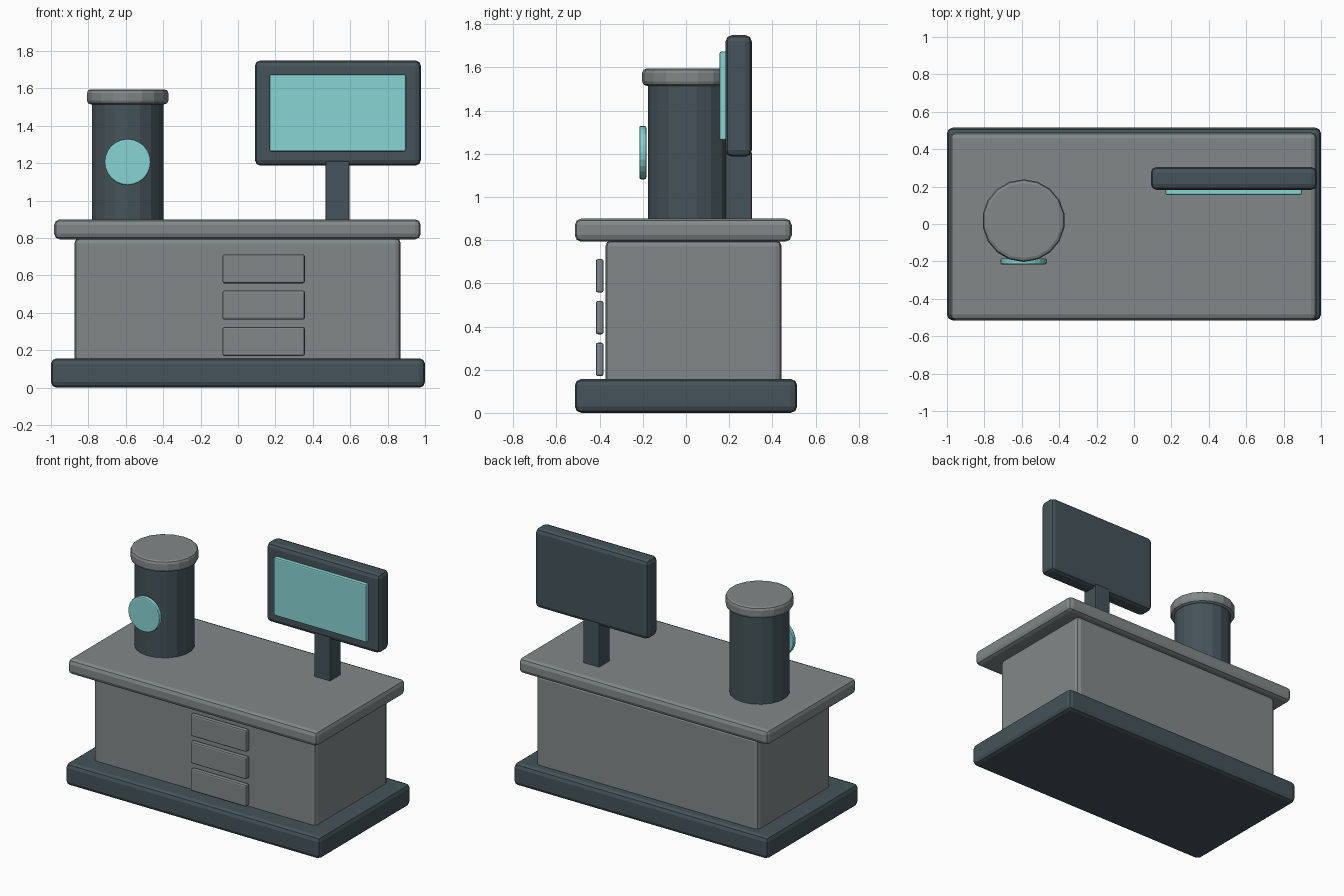
import bpy, math

if "Cube" in bpy.data.objects:
    bpy.data.objects.remove(bpy.data.objects["Cube"])


def material(name, rgb):
    m = bpy.data.materials.new(name)
    m.diffuse_color = (*rgb, 1)
    m.use_nodes = True
    m.node_tree.nodes["Principled BSDF"].inputs["Base Color"].default_value = m.diffuse_color
    return m


GREY = material("warm grey", (0.22, 0.25, 0.25))
DARK = material("dark slate", (0.06, 0.087, 0.10))
TEAL = material("pale teal", (0.25, 0.66, 0.66))


def finish(name, mat, bevel):
    ob = bpy.context.object
    ob.name = name
    ob.data.materials.append(mat)
    bpy.ops.object.transform_apply(location=False, rotation=True, scale=True)
    if bevel:
        mod = ob.modifiers.new("rounded edges", 'BEVEL')
        mod.width = bevel
        mod.segments = 2
        mod.limit_method = 'ANGLE'
        mod.angle_limit = math.radians(40)
    return ob


def box(name, x, y, z, mat, bevel):
    """Box from (min, max) ranges on each axis."""
    bpy.ops.mesh.primitive_cube_add(size=1, location=[sum(r) / 2 for r in (x, y, z)])
    bpy.context.object.scale = [r[1] - r[0] for r in (x, y, z)]
    return finish(name, mat, bevel)


def cylinder(name, loc, radius, depth, mat, bevel, sides=18, tilt=0):
    bpy.ops.mesh.primitive_cylinder_add(vertices=sides, radius=radius, depth=depth,
                                        location=loc, rotation=(tilt, 0, 0))
    return finish(name, mat, bevel)


# Counter: plinth, cabinet and worktop
box("plinth", (-1, 1), (-0.515, 0.515), (0.0, 0.157), DARK, 0.03)
box("cabinet", (-0.875, 0.87), (-0.373, 0.443), (0.13, 0.80), GREY, 0.028)
box("worktop", (-0.983, 0.977), (-0.515, 0.49), (0.793, 0.90), GREY, 0.03)

# Three drawer fronts
for i in range(3):
    z = 0.17 + 0.194 * i
    box(f"drawer_{i + 1}", (-0.083, 0.357), (-0.418, -0.382), (z, z + 0.155), GREY, 0.01)

# Canister with lid and round dial
cylinder("canister", (-0.59, 0.018, 1.20), 0.194, 0.66, DARK, 0)
cylinder("canister_lid", (-0.59, 0.018, 1.555), 0.221, 0.08, GREY, 0.02)
cylinder("dial", (-0.59, -0.2, 1.206), 0.124, 0.032, TEAL, 0.008, 24, math.pi / 2)

# Monitor on its stand
box("monitor_stand", (0.468, 0.595), (0.183, 0.305), (0.88, 1.21), DARK, 0.006)
box("monitor", (0.09, 0.978), (0.183, 0.305), (1.187, 1.75), DARK, 0.03)
box("screen", (0.168, 0.897), (0.156, 0.19), (1.263, 1.674), TEAL, 0.008)
